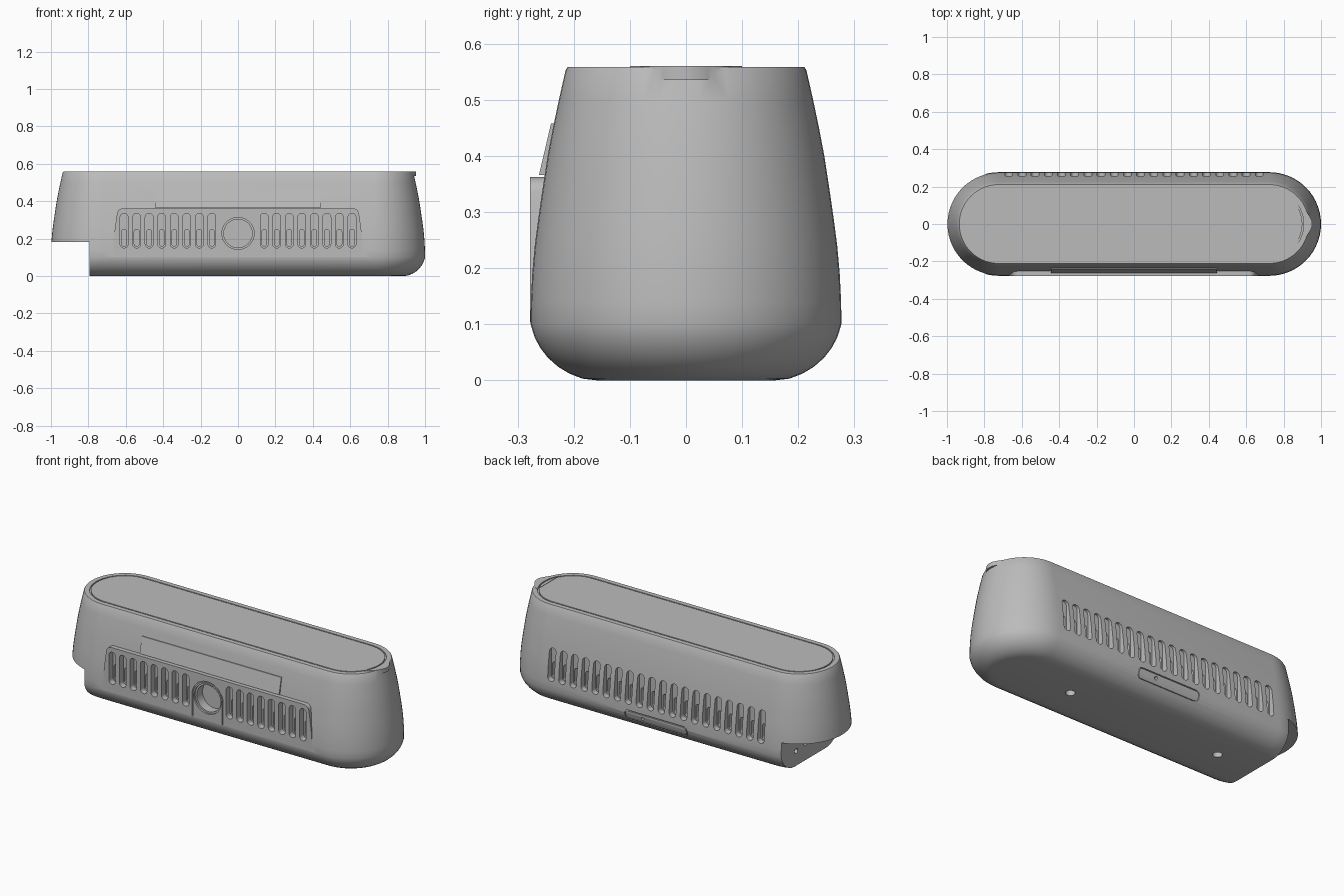
import bpy, bmesh, math

old = bpy.data.objects.get("Cube")
if old:
    bpy.data.objects.remove(old, do_unlink=True)

grey = bpy.data.materials.new("warm_grey_plastic")
grey.use_nodes = True
colour = (0.5, 0.5, 0.5, 1)
grey.diffuse_color = colour
grey.node_tree.nodes["Principled BSDF"].inputs["Base Color"].default_value = colour

STRAIGHT = 0.723  # half length of the straight sides
PROFILE = [(0.16, 0), (0.185, 0.003), (0.208, 0.012), (0.228, 0.024), (0.246, 0.04),
           (0.26, 0.058), (0.27, 0.077), (0.277, 0.1), (0.2765, 0.14), (0.274, 0.19),
           (0.2695, 0.24), (0.263, 0.29), (0.255, 0.345), (0.2465, 0.4),
           (0.237, 0.45), (0.2265, 0.5), (0.2145, 0.553), (0.211, 0.558)]


def finish(name, bm):
    bmesh.ops.recalc_face_normals(bm, faces=bm.faces)
    mesh = bpy.data.meshes.new(name)
    bm.to_mesh(mesh)
    bm.free()
    mesh.materials.append(grey)
    obj = bpy.data.objects.new(name, mesh)
    bpy.context.scene.collection.objects.link(obj)
    return obj


def loft(name, profile, n=28):
    """Stack of stadium outlines, capped at both ends."""
    bm = bmesh.new()
    rings = []
    for r, z in profile:
        ring = []
        for side in (1, -1):
            for i in range(n + 1):
                a = -math.pi / 2 + math.pi * i / n
                ring.append(bm.verts.new((side * (STRAIGHT + r * math.cos(a)), side * r * math.sin(a), z)))
        rings.append(ring)
    for low, high in zip(rings, rings[1:]):
        for i in range(len(low)):
            j = (i + 1) % len(low)
            bm.faces.new((low[i], low[j], high[j], high[i]))
    bm.faces.new(rings[0])
    bm.faces.new(rings[-1])
    return finish(name, bm)


def prisms(name, outlines, d0, d1, axis="Y"):
    """Extrude flat outlines along one axis."""
    place = {"X": lambda a, b, d: (d, a, b), "Y": lambda a, b, d: (a, d, b),
             "Z": lambda a, b, d: (a, b, d)}[axis]
    bm = bmesh.new()
    for pts in outlines:
        lo = [bm.verts.new(place(a, b, d0)) for a, b in pts]
        hi = [bm.verts.new(place(a, b, d1)) for a, b in pts]
        for i in range(len(pts)):
            j = (i + 1) % len(pts)
            bm.faces.new((lo[i], lo[j], hi[j], hi[i]))
        bm.faces.new(lo)
        bm.faces.new(hi)
    return finish(name, bm)


def rounded(cx, cy, w, h, r, n=8):
    """Rounded rectangle; a capsule or circle when r is half the width."""
    pts = []
    for q, (sx, sy) in enumerate([(1, 1), (-1, 1), (-1, -1), (1, -1)]):
        for i in range(n + 1):
            a = (q + i / n) * math.pi / 2
            p = (cx + sx * (w / 2 - r) + r * math.cos(a), cy + sy * (h / 2 - r) + r * math.sin(a))
            if not pts or math.dist(p, pts[-1]) > 1e-5:
                pts.append(p)
    if math.dist(pts[0], pts[-1]) < 1e-5:
        pts.pop()
    return pts


def strip(path, width):
    """Outline of a line of constant width along a path."""
    left, right = [], []
    for i, (x, y) in enumerate(path):
        a, b = path[max(i - 1, 0)], path[min(i + 1, len(path) - 1)]
        length = math.dist(a, b)
        nx, ny = -(b[1] - a[1]) / length * width / 2, (b[0] - a[0]) / length * width / 2
        left.append((x + nx, y + ny))
        right.append((x - nx, y - ny))
    return left + right[::-1]


def arc(cx, cy, r, start, end, n=10):
    return [(cx + r * math.cos(math.radians(start + (end - start) * i / n)),
             cy + r * math.sin(math.radians(start + (end - start) * i / n))) for i in range(n + 1)]


def combine(target, tool, operation="DIFFERENCE", keep=False):
    mod = target.modifiers.new("combine", "BOOLEAN")
    mod.operation = operation
    mod.solver = "EXACT"
    mod.object = tool
    bpy.context.view_layer.update()
    graph = bpy.context.evaluated_depsgraph_get()
    mesh = bpy.data.meshes.new_from_object(target.evaluated_get(graph))
    target.modifiers.clear()
    target.data = mesh
    if not keep:
        bpy.data.objects.remove(tool, do_unlink=True)


# Main shell
body = loft("housing", PROFILE)
core = loft("groove_core", [(r - 0.006, z) for r, z in PROFILE])

# Raised vent panel, tilted front plate and end lip
half = [(0.668, 0.104), (0.665, 0.2), (0.652, 0.3)] + arc(0.615, 0.33, 0.032, 10, 90)
panel = prisms("vent_panel", [half + [(-x, z) for x, z in half[::-1]]], -0.278, -0.2)
combine(body, panel, "UNION")
plate = prisms("front_plate", [[(-0.262, 0.366), (-0.2405, 0.458), (-0.2, 0.458), (-0.2, 0.366)]],
               -0.445, 0.445, "X")
combine(body, plate, "UNION")
lip_half = [(0.88, 0.1), (0.917, 0.075), (0.94, 0.04), (0.952, 0.015)]
lip = prisms("end_lip", [lip_half + [(x, -y) for x, y in lip_half[::-1]]], 0.535, 0.56, "Z")
combine(body, lip, "UNION")

# Notch under one end, with a pocket and screw hole in its wall
combine(body, prisms("notch", [[(-1.2, -0.1), (-0.795, -0.1), (-0.795, 0.183), (-1.2, 0.183)]], -0.5, 0.5))
combine(body, prisms("wall_pocket", [rounded(-0.075, 0.125, 0.27, 0.08, 0.01)], -0.9, -0.7, "X"))
combine(body, prisms("wall_screw_hole", [rounded(0.13, 0.085, 0.028, 0.028, 0.014)], -0.9, -0.75, "X"))

# Seam between shell and base, rising around the notch
path = ([(1.1, 0.098), (-0.74, 0.098)] + arc(-0.74, 0.123, 0.025, 270, 180, 6)
        + arc(-0.805, 0.169, 0.04, 0, 90) + [(-1.1, 0.209)])
seam = prisms("seam", [strip(path, 0.008)], -0.45, 0.45)
combine(seam, core, keep=True)
clip_outer = rounded(0, 0.086, 0.4, 0.062, 0.025)
combine(seam, prisms("clip_gap", [clip_outer], 0.1, 0.5))
combine(body, seam)

# Flush clip on the back
clip = prisms("clip_groove", [clip_outer], 0.2, 0.4)
combine(clip, prisms("clip_inner", [rounded(0, 0.086, 0.388, 0.05, 0.02)], 0.1, 0.5))
combine(clip, core)
combine(body, clip)
combine(body, prisms("clip_hole", [rounded(0.085, 0.09, 0.018, 0.018, 0.009)], 0.25, 0.4))

# Vent slots on both sides, each with a narrower inner opening
front_x = [s * (0.14 + 0.067 * i) for s in (1, -1) for i in range(8)]
back_x = [-0.67 + 1.34 * i / 19 for i in range(20)]
for xs, side in ((front_x, -1), (back_x, 1)):
    slots = [rounded(x, 0.243, 0.042, 0.185, 0.021) for x in xs]
    combine(body, prisms("vent_slots", slots, side * 0.4, side * 0.242))
    inner = [rounded(x, 0.205, 0.026, 0.09, 0.013) for x in xs]
    combine(body, prisms("vent_inner", inner, side * 0.4, side * 0.2))

# Round front port inside an arched outline
arch = [(0.097, 0.105)] + arc(0, 0.228, 0.097, 0, 180, 24) + [(-0.097, 0.105)]
combine(body, prisms("arch_line", [strip(arch, 0.006)], -0.4, -0.272))
combine(body, prisms("port_rim", [rounded(0, 0.228, 0.172, 0.172, 0.086)], -0.4, -0.268))
combine(body, prisms("port", [rounded(0, 0.228, 0.152, 0.152, 0.076)], -0.4, -0.215))

# Inlaid top panel outline
groove = loft("top_groove", [(0.184, 0.551), (0.184, 0.6)])
combine(groove, loft("top_panel", [(0.177, 0.54), (0.177, 0.61)]))
combine(body, groove)

# Screw holes underneath
feet = [rounded(x, 0, 0.05, 0.05, 0.025) for x in (0.42, -0.55)]
combine(body, prisms("base_holes", feet, -0.1, 0.04, "Z"))

# Single clean material and smooth shading
body.data.materials.clear()
body.data.materials.append(grey)
for face in body.data.polygons:
    face.material_index = 0
bpy.ops.object.select_all(action="DESELECT")
body.select_set(True)
bpy.context.view_layer.objects.active = body
bpy.ops.object.shade_smooth_by_angle(angle=math.radians(30))
